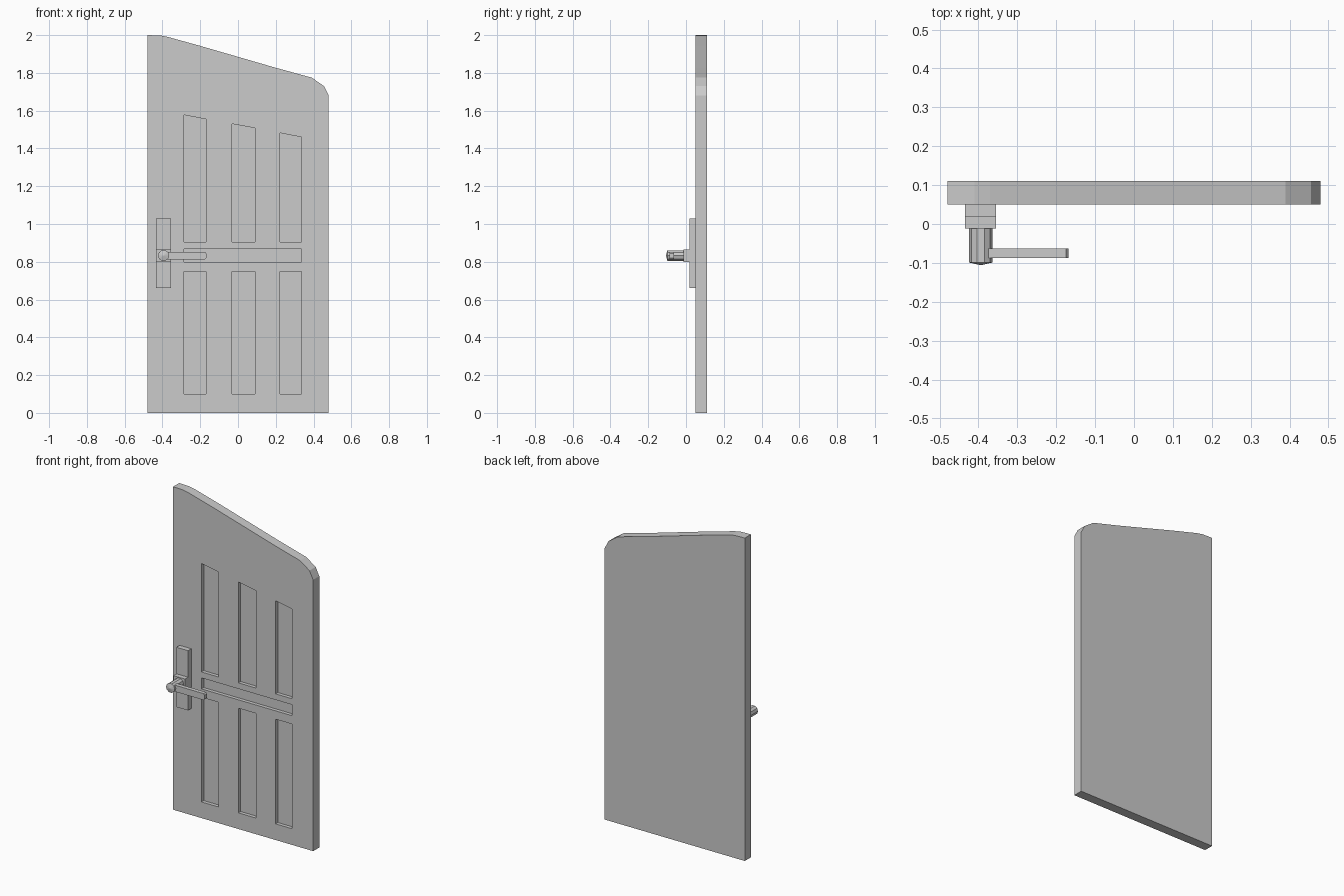
import bpy, bmesh, math

if "Cube" in bpy.data.objects:
    bpy.data.objects.remove(bpy.data.objects["Cube"])


def prism(name, outlines, y_front, y_back, tip=0.0):
    """Extrude x-z outlines along y; tip pushes the front centre out to a point."""
    bm = bmesh.new()
    for pts in outlines:
        front = [bm.verts.new((x, y_front, z)) for x, z in pts]
        back = [bm.verts.new((x, y_back, z)) for x, z in pts]
        cap = bm.faces.new(front)
        bm.faces.new(back[::-1])
        n = len(pts)
        for i in range(n):
            j = (i + 1) % n
            bm.faces.new((front[i], back[i], back[j], front[j]))
        if tip:
            centre = bmesh.ops.poke(bm, faces=[cap])["verts"][0]
            centre.co.y -= tip
    bmesh.ops.recalc_face_normals(bm, faces=bm.faces)
    mesh = bpy.data.meshes.new(name)
    bm.to_mesh(mesh)
    bm.free()
    obj = bpy.data.objects.new(name, mesh)
    bpy.context.collection.objects.link(obj)
    return obj


def rect(x0, x1, z0, z1, z1_right=None):
    return [(x0, z0), (x1, z0), (x1, z1 if z1_right is None else z1_right), (x0, z1)]


# Door slab with its sloping, round-cornered top
slab = prism("door_slab", [[
    (-0.48, 0), (0.48, 0), (0.48, 1.68), (0.455, 1.73), (0.39, 1.775),
    (0.2, 1.827), (0, 1.885), (-0.2, 1.943), (-0.37, 1.99), (-0.41, 1.998), (-0.48, 2.0)]],
    0.05, 0.11)

# Recessed panels: three tall ones above, three below, one bar between
recesses = [rect(-0.285, 0.335, 0.80, 0.868)]
for x0, x1, top in ((-0.285, -0.17, 1.577), (-0.032, 0.09, 1.53), (0.222, 0.335, 1.482)):
    recesses.append(rect(x0, x1, 0.905, top, top - 0.022))
    recesses.append(rect(x0, x1, 0.10, 0.748))
cutter = prism("panel_cutter", recesses, 0.03, 0.072)
cutter.hide_render = True

cut = slab.modifiers.new("panels", "BOOLEAN")
cut.operation = "DIFFERENCE"
cut.solver = "EXACT"
cut.object = cutter
bpy.context.view_layer.objects.active = slab
bpy.ops.object.modifier_apply(modifier=cut.name)
bpy.data.objects.remove(cutter)

# Handle back plate and the mounting block on it
prism("handle_plate", [rect(-0.435, -0.355, 0.66, 1.03)], 0.018, 0.05)
prism("handle_block", [rect(-0.435, -0.355, 0.80, 0.866)], -0.012, 0.02)

# Round spindle with a shallow pointed end
SIDES = 10
spindle = [(-0.394 + 0.03 * math.cos(2 * math.pi * i / SIDES),
            0.833 + 0.029 * math.sin(2 * math.pi * i / SIDES)) for i in range(SIDES)]
prism("handle_spindle", [spindle], -0.099, -0.01, tip=0.007)

# Lever arm with a chamfered free end
prism("handle_lever", [[
    (-0.39, 0.813), (-0.175, 0.813), (-0.168, 0.821),
    (-0.168, 0.844), (-0.175, 0.853), (-0.39, 0.853)]], -0.088, -0.063)
